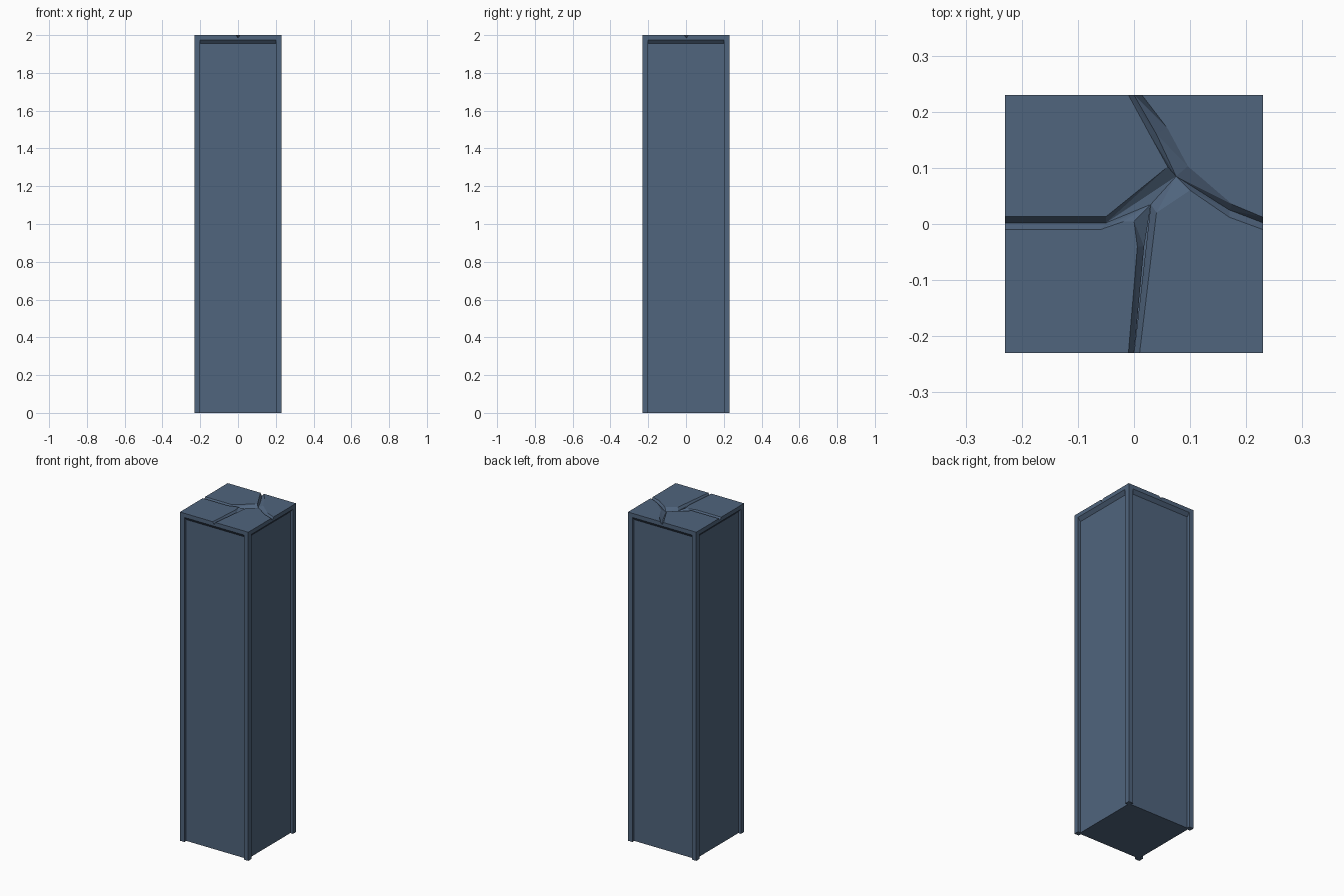
import bpy, bmesh
from mathutils import Matrix
from math import pi

if "Cube" in bpy.data.objects:
    bpy.data.objects.remove(bpy.data.objects["Cube"])

H, P, R = 0.23, 0.20, 0.018      # half width, panel half width, panel recess
BED, TOP = 1.985, 2.0            # crack floor and top heights
LIN, PAN = 1.975, 1.955          # lintel underside, panel top

mat = bpy.data.materials.new("slate blue")
mat.diffuse_color = (0.08, 0.128, 0.205, 1)
mat.use_nodes = True
mat.node_tree.nodes["Principled BSDF"].inputs["Base Color"].default_value = mat.diffuse_color


def finish(name, bm):
    bmesh.ops.remove_doubles(bm, verts=bm.verts, dist=1e-5)
    me = bpy.data.meshes.new(name)
    bm.to_mesh(me)
    bm.free()
    me.materials.append(mat)
    ob = bpy.data.objects.new(name, me)
    bpy.context.collection.objects.link(ob)


def face(bm, pts, m=Matrix()):
    return bm.faces.new([bm.verts.new(m @ Matrix.Translation(p).to_translation()) for p in pts])


# Pillar body: four identical sides with a recessed panel open at the bottom
bm = bmesh.new()
foot = []
for i in range(4):
    m = Matrix.Rotation(i * pi / 2, 4, 'Z')
    y, q = -H, -H + R
    # posts and lintel
    face(bm, [(-H, y, 0), (-P, y, 0), (-P, y, LIN), (-H, y, LIN)], m)
    face(bm, [(P, y, 0), (H, y, 0), (H, y, LIN), (P, y, LIN)], m)
    face(bm, [(-H, y, LIN), (-P, y, LIN), (P, y, LIN), (H, y, LIN), (H, y, BED), (-H, y, BED)], m)
    # panel, its sloped top and its side walls
    face(bm, [(-P, q, 0), (P, q, 0), (P, q, PAN), (-P, q, PAN)], m)
    face(bm, [(-P, q, PAN), (P, q, PAN), (P, y, LIN), (-P, y, LIN)], m)
    face(bm, [(-P, y, 0), (-P, q, 0), (-P, q, PAN), (-P, y, LIN)], m)
    face(bm, [(P, q, 0), (P, y, 0), (P, y, LIN), (P, q, PAN)], m)
    foot += [m @ Matrix.Translation(p).to_translation()
             for p in [(-H, y, 0), (-P, y, 0), (-P, q, 0), (P, q, 0), (P, y, 0)]]
face(bm, foot[::-1])
finish("pillar_body", bm)

# Crack centre lines, meeting at a junction
J, K = (0.075, 0.085), (0.03, 0.035)
west, north = (-H, 0.002), (0.0, H)
east, south = (H, 0.002), (0.0, -H)
WB, NB, EB = (-0.05, 0.002), (0.04, 0.16), (0.17, 0.025)

# Cap plates: (corner, crack floor path, rim path), counter-clockwise about each plate
plates = {
    "cap_plate_front_right": ((H, -H), [east, EB, J, K, south],
        [(H, -0.01), (0.17, 0.012), (0.1, 0.06), (0.04, 0.02), (0.01, -H)]),
    "cap_plate_back_right": ((H, H), [north, NB, J, EB, east],
        [(0.014, H), (0.06, 0.17), (0.096, 0.103), (0.175, 0.035), (H, 0.012)]),
    "cap_plate_back_left": ((-H, H), [west, WB, J, NB, north],
        [(-H, 0.013), (-0.05, 0.013), (0.06, 0.102), (0.028, 0.16), (-0.01, H)]),
    "cap_plate_front_left": ((-H, -H), [south, K, J, K, WB, west],
        [(-0.01, -H), (0.006, -0.04), (0.0, 0.005), (-0.02, 0.004), (-0.06, -0.01), (-H, -0.01)]),
}
for name, (c, bed, rim) in plates.items():
    if name == "cap_plate_front_left":
        bed = [south, (0.018, -0.04), K, K, WB, west]
    bm = bmesh.new()
    lo = [(x, y, BED) for x, y in bed]
    hi = [(x, y, TOP) for x, y in rim]
    cl, ch = (*c, BED), (*c, TOP)
    face(bm, hi + [ch])
    for a in range(len(lo) - 1):          # sloped crack walls
        face(bm, [lo[a], lo[a + 1], hi[a + 1]])
        face(bm, [lo[a], hi[a + 1], hi[a]])
    face(bm, [cl, lo[0], hi[0], ch])      # outer edges
    face(bm, [lo[-1], cl, ch, hi[-1]])
    bmesh.ops.dissolve_degenerate(bm, dist=1e-6, edges=bm.edges)
    bmesh.ops.recalc_face_normals(bm, faces=bm.faces)
    # open shell: make sure the top looks up
    bm.faces.ensure_lookup_table()
    top = max(bm.faces, key=lambda f: f.calc_area())
    if top.normal.z < 0:
        bmesh.ops.reverse_faces(bm, faces=bm.faces)
    if name == "cap_plate_front_left":    # close the junction floor
        face(bm, [(*K, BED), (*J, BED), (*WB, BED)])
    finish(name, bm)
